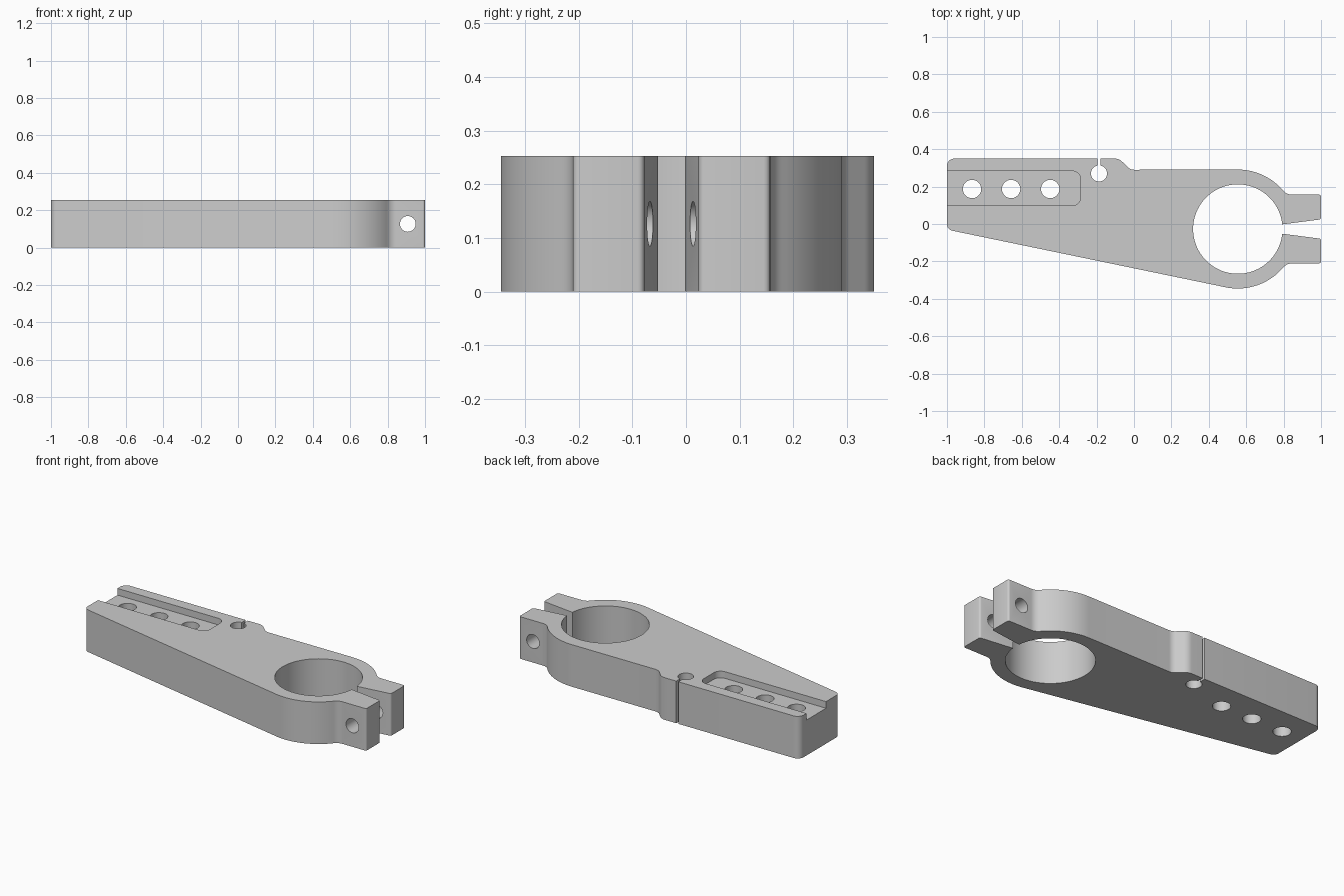
import bpy, bmesh
from math import sin, cos, pi, hypot, atan2, radians, sqrt, acos
from mathutils import Vector

if "Cube" in bpy.data.objects:
    bpy.data.objects.remove(bpy.data.objects["Cube"], do_unlink=True)

HEIGHT = 0.253
CX, CY = 0.555, -0.027            # clamp bore centre
BORE, RING = 0.239, 0.318         # bore and outer radii

metal = bpy.data.materials.new("plain grey metal")
metal.use_nodes = True
GREY = (0.6, 0.6, 0.6, 1)
metal.diffuse_color = GREY
metal.node_tree.nodes["Principled BSDF"].inputs["Base Color"].default_value = GREY


def arc(cx, cy, r, a0, a1, n):
    return [(cx + r * cos(a0 + (a1 - a0) * i / n), cy + r * sin(a0 + (a1 - a0) * i / n))
            for i in range(n + 1)]


def rounded(prev, corner, nxt, r, n=8):
    """Points of a fillet of radius r at a corner."""
    p = Vector(corner)
    u, v = (Vector(prev) - p).normalized(), (Vector(nxt) - p).normalized()
    half = u.angle(v) / 2
    c = p + (u + v).normalized() * r / sin(half)
    t = r * cos(half) / sin(half)
    d0, d1 = p + u * t - c, p + v * t - c
    a0 = atan2(d0.y, d0.x)
    turn = (atan2(d1.y, d1.x) - a0 + pi) % (2 * pi) - pi
    return arc(c.x, c.y, r, a0, a0 + turn, n)


def prism(name, points, z0, z1):
    """Extrude a closed outline upward from z0 to z1."""
    bm = bmesh.new()
    face = bm.faces.new([bm.verts.new((x, y, z0)) for x, y in points])
    top = bmesh.ops.extrude_face_region(bm, geom=[face])["geom"]
    bmesh.ops.translate(bm, vec=(0, 0, z1 - z0),
                        verts=[v for v in top if isinstance(v, bmesh.types.BMVert)])
    bmesh.ops.recalc_face_normals(bm, faces=bm.faces)
    mesh = bpy.data.meshes.new(name)
    bm.to_mesh(mesh)
    bm.free()
    mesh.materials.append(metal)
    obj = bpy.data.objects.new(name, mesh)
    bpy.context.collection.objects.link(obj)
    return obj


# Clamp side: ring arc, fillet, lug, slot face, for the upper half
FILLET, LUG = 0.06, 0.184
join_x = sqrt((RING + FILLET) ** 2 - (LUG + FILLET) ** 2)
join = atan2(LUG + FILLET, join_x)
slot_in, slot_out, tip = 0.025, 0.052, 1 - CX
slot_a = atan2(slot_in, sqrt(BORE ** 2 - slot_in ** 2))
half = arc(0, 0, RING, pi / 2, join, 24)
half += arc(join_x, LUG + FILLET, FILLET, join + pi, 1.5 * pi, 8)[0:]
half += rounded((join_x, LUG), (tip, LUG), (tip, 0), 0.012, 4)
half += rounded((tip, LUG), (tip, slot_out), (BORE, slot_in), 0.012, 4)
upper = [(CX + x, CY + y) for x, y in half]
lower = [(x, 2 * CY - y) for x, y in reversed(upper)]
bore = arc(CX, CY, BORE, slot_a, 2 * pi - slot_a, 96)

# Lower ring continues to the sloping lower edge
slope = atan2(-0.305, 1.47)
ring_end = arc(CX, CY, RING, -pi / 2, -pi / 2 + slope, 8)[1:]

# Relief hole with its slit, opening on the back edge
BACK, STEP = 0.35, 0.29
SX, SY, SR, SW = -0.187, 0.27, 0.043, 0.007
sa = acos(SW / SR)
relief = [(SX - SW, BACK)]
relief += arc(SX, SY, SR, pi - sa, 2 * pi + sa, 40)
relief += [(SX + SW, BACK)]

# Arm outline: rounded end corners, back edge, relief, step
front_corner, back_corner = (-1, -0.03), (-1, BACK)
step_a, step_b = (-0.08, BACK), (-0.02, STEP)
outline = upper + bore + lower + ring_end
outline += rounded(ring_end[-1], front_corner, back_corner, 0.035)
outline += rounded(front_corner, back_corner, (0, BACK), 0.04)
outline += relief
outline += rounded((-1, BACK), step_a, step_b, 0.06)
outline += rounded(step_a, step_b, (CX, STEP), 0.05)

clean = []
for p in outline:
    if not clean or hypot(p[0] - clean[-1][0], p[1] - clean[-1][1]) > 1e-4:
        clean.append(p)
arm = prism("clamp_arm", clean, 0, HEIGHT)

# Recess running out of the arm's end
P0, P1, PX = 0.098, 0.283, -0.285
recess = [(-1.1, P1), (-1.1, P0)]
recess += rounded((-1.1, P0), (PX, P0), (PX, P1), 0.045)
recess += rounded((PX, P0), (PX, P1), (-1.1, P1), 0.045)
cutters = [prism("recess_cutter", recess, HEIGHT - 0.04, HEIGHT + 0.1)]

# Three mounting holes
for x in (-0.866, -0.657, -0.448):
    cutters.append(prism("mounting_hole_cutter",
                         arc(x, 0.187, 0.049, 0, 2 * pi * 47 / 48, 47), -0.1, HEIGHT + 0.1))

# Pinch bolt hole through both lugs
bolt = prism("bolt_hole_cutter", arc(0, 0, 0.042, 0, 2 * pi * 47 / 48, 47), -0.5, 0.5)
bolt.rotation_euler.x = radians(90)
bolt.location = (0.908, CY, HEIGHT / 2)
cutters.append(bolt)

for c in cutters:
    mod = arm.modifiers.new(c.name, 'BOOLEAN')
    mod.operation, mod.solver, mod.object = 'DIFFERENCE', 'EXACT', c

# Apply the cuts, then drop the cutters
bpy.context.view_layer.update()
cut = bpy.data.meshes.new_from_object(arm.evaluated_get(bpy.context.evaluated_depsgraph_get()))
arm.modifiers.clear()
arm.data = cut
for c in cutters:
    bpy.data.objects.remove(c, do_unlink=True)

bpy.ops.object.select_all(action='DESELECT')
arm.select_set(True)
bpy.context.view_layer.objects.active = arm
bpy.ops.object.shade_smooth_by_angle(angle=radians(30))
